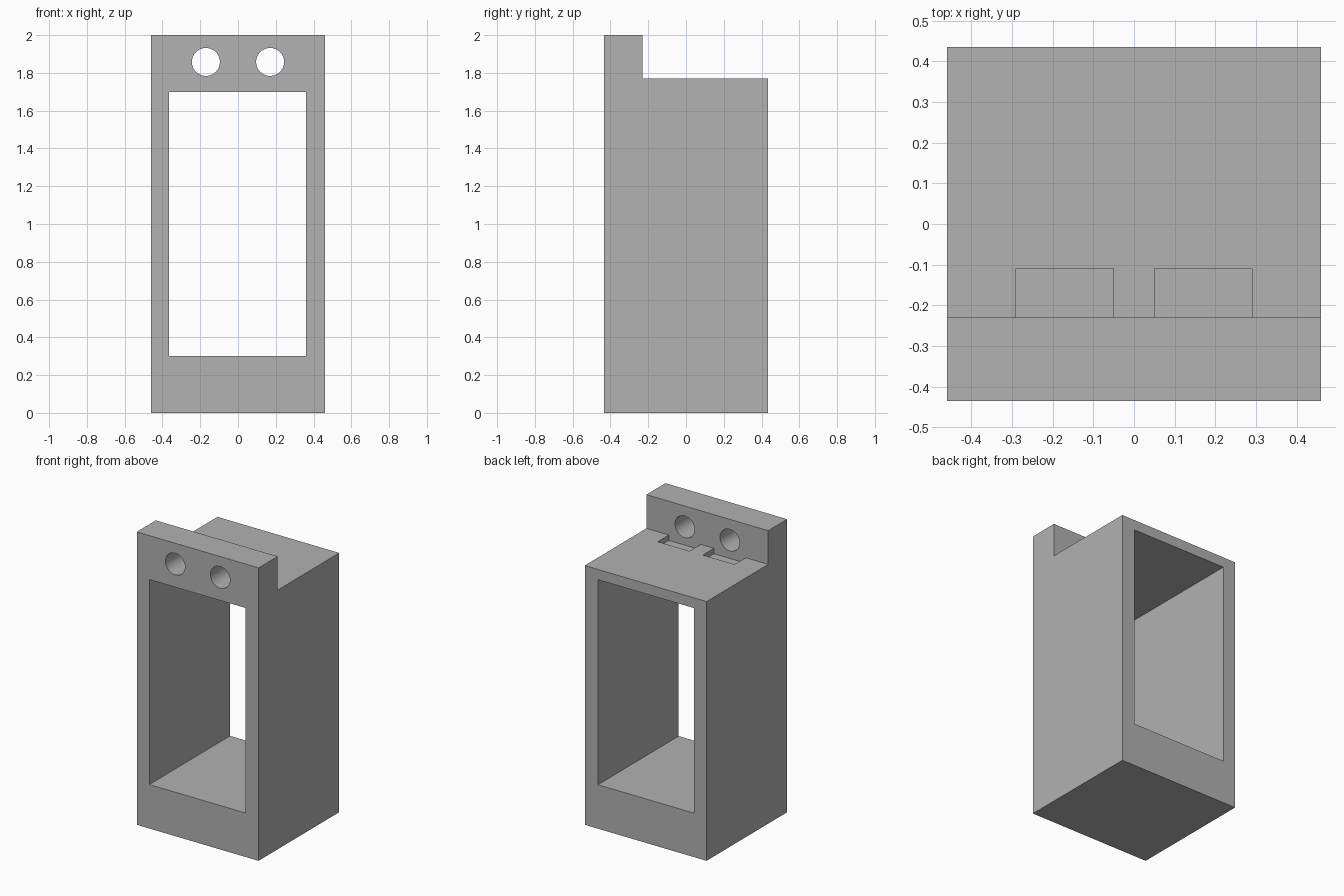
import bpy, bmesh, math

cube = bpy.data.objects.get("Cube")
if cube:
    bpy.data.objects.remove(cube, do_unlink=True)

HALF_W, HALF_D = 0.46, 0.435
LIP_BACK, ROOF, TOP = -0.23, 1.77, 2.0

grey = bpy.data.materials.new("plain_grey")
grey.use_nodes = True
grey.diffuse_color = (0.445, 0.445, 0.445, 1)
grey.node_tree.nodes["Principled BSDF"].inputs["Base Color"].default_value = grey.diffuse_color


def box(name, x0, x1, y0, y1, z0, z1):
    bpy.ops.mesh.primitive_cube_add(size=1, location=((x0 + x1) / 2, (y0 + y1) / 2, (z0 + z1) / 2))
    ob = bpy.context.object
    ob.name = name
    ob.scale = (x1 - x0, y1 - y0, z1 - z0)
    bpy.ops.object.transform_apply(location=True, rotation=True, scale=True)
    return ob


def cut(target, cutter):
    """Subtract the cutter from the target and remove it."""
    cutter.hide_render = True
    mod = target.modifiers.new("cut", "BOOLEAN")
    mod.operation = "DIFFERENCE"
    mod.solver = "EXACT"
    mod.object = cutter
    bpy.context.view_layer.objects.active = target
    bpy.ops.object.modifier_apply(modifier=mod.name)
    bpy.data.objects.remove(cutter, do_unlink=True)


# Housing: stepped side profile extruded across the width
profile = [(-HALF_D, 0), (HALF_D, 0), (HALF_D, ROOF), (LIP_BACK, ROOF), (LIP_BACK, TOP), (-HALF_D, TOP)]
bm = bmesh.new()
side = bm.faces.new([bm.verts.new((-HALF_W, y, z)) for y, z in profile])
swept = bmesh.ops.extrude_face_region(bm, geom=[side])["geom"]
bmesh.ops.translate(bm, vec=(2 * HALF_W, 0, 0), verts=[v for v in swept if isinstance(v, bmesh.types.BMVert)])
bmesh.ops.recalc_face_normals(bm, faces=bm.faces)
mesh = bpy.data.meshes.new("housing")
bm.to_mesh(mesh)
bm.free()
housing = bpy.data.objects.new("housing", mesh)
bpy.context.collection.objects.link(housing)
mesh.materials.append(grey)

# Large opening from front to back
cut(housing, box("opening_cutter", -0.365, 0.36, -1, 1, 0.3, 1.7))

# Screw holes through the lip, each with a shallow pocket behind it
for s in (-1, 1):
    x = s * 0.17
    cut(housing, box("pocket_cutter", x - 0.12, x + 0.12, LIP_BACK, -0.11, ROOF - 0.037, ROOF + 0.01))
    bpy.ops.mesh.primitive_cylinder_add(vertices=48, radius=0.074, depth=0.5,
                                        location=(x, -0.335, 1.858), rotation=(math.pi / 2, 0, 0))
    cut(housing, bpy.context.object)

# One material only, with smooth hole walls and sharp edges
housing.data.materials.clear()
housing.data.materials.append(grey)
bpy.ops.object.select_all(action="DESELECT")
housing.select_set(True)
bpy.context.view_layer.objects.active = housing
bpy.ops.object.shade_smooth_by_angle(angle=math.radians(30))
